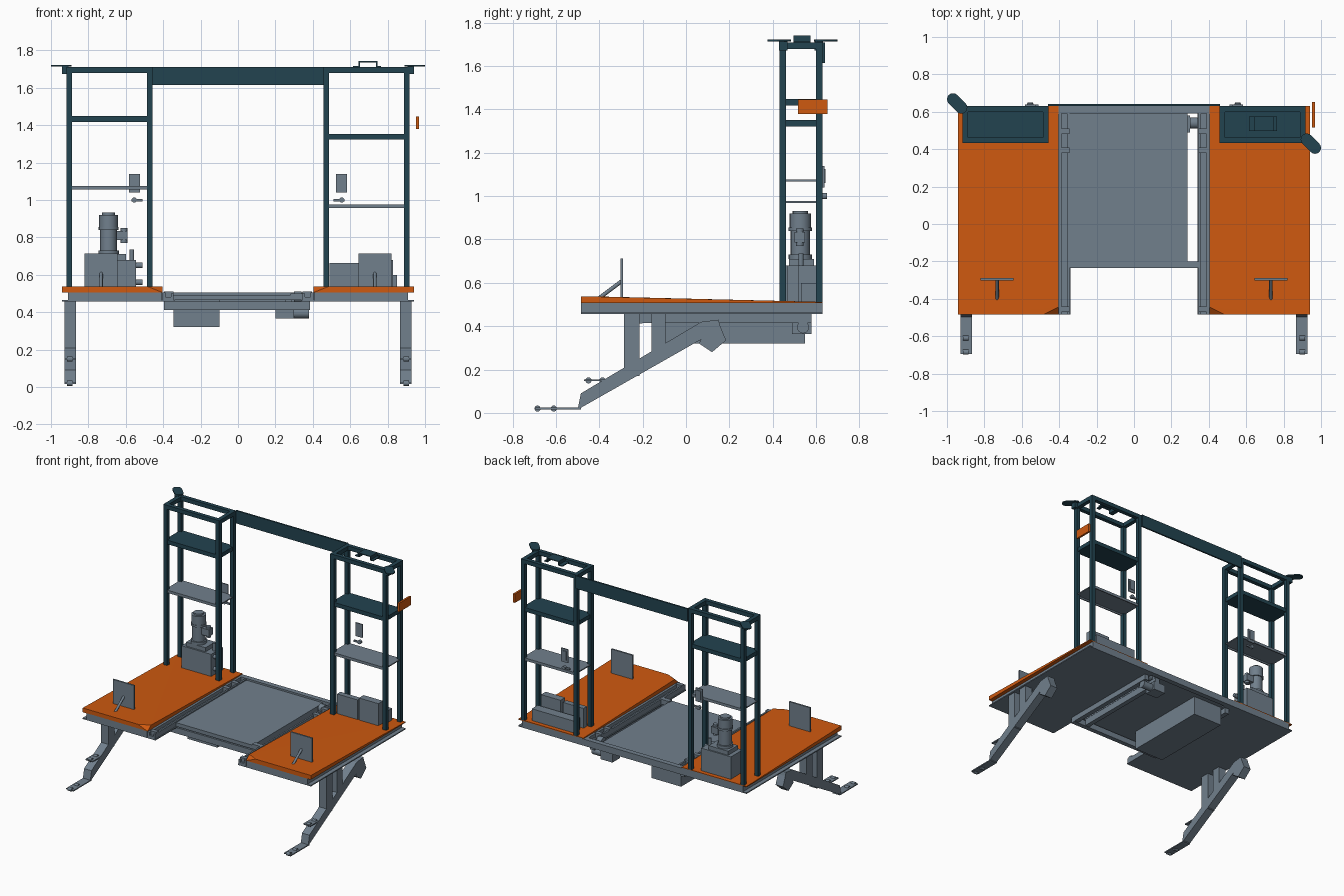
import bpy, bmesh, math
from mathutils import Matrix, Vector

cube = bpy.data.objects.get("Cube")
if cube:
    bpy.data.objects.remove(cube)


def material(name, *rgb):
    m = bpy.data.materials.new(name)
    m.use_nodes = True
    m.diffuse_color = (*rgb, 1)
    m.node_tree.nodes["Principled BSDF"].inputs["Base Color"].default_value = (*rgb, 1)
    return m


ORANGE = material("orange paint", .62, .1, .005)
GREY = material("steel grey", .165, .215, .265)
TEAL = material("dark teal", .016, .056, .08)

# Shared dimensions
FRONT, BACK = -.485, .63
INNER, OUTER = .405, .94
SHEET, FRAME, FLOOR, TOP = .456, .464, .51, 1.71
POST, THIN = .03, .008


def finish(name, bm, mat):
    bmesh.ops.recalc_face_normals(bm, faces=bm.faces)
    mesh = bpy.data.meshes.new(name)
    bm.to_mesh(mesh)
    bm.free()
    mesh.materials.append(mat)
    ob = bpy.data.objects.new(name, mesh)
    bpy.context.collection.objects.link(ob)
    return ob


def boxes(name, mat, *extents):
    """One object made of boxes, each given by its x, y and z range."""
    bm = bmesh.new()
    for extent in extents:
        low, high = (Vector(corner) for corner in zip(*extent))
        place = Matrix.Translation((low + high) / 2) @ Matrix.Diagonal((high - low).to_4d())
        bmesh.ops.create_cube(bm, size=1, matrix=place)
    return finish(name, bm, mat)


def span(start, length):
    return start, start + length


def rod(name, mat, start, axis, length, radius):
    """Cylinder from a start point along a named axis or a direction."""
    start = Vector(start)
    direction = Vector([axis == a for a in "xyz"]) if isinstance(axis, str) else Vector(axis).normalized()
    turn = direction.to_track_quat('Z', 'Y').to_matrix().to_4x4()
    bm = bmesh.new()
    bmesh.ops.create_cone(bm, cap_ends=True, segments=16, radius1=radius, radius2=radius, depth=length,
                          matrix=Matrix.Translation(start + direction * length / 2) @ turn)
    ob = finish(name, bm, mat)
    for p in ob.data.polygons:
        p.use_smooth = len(p.vertices) == 4
    return ob


def hull(name, mat, points):
    bm = bmesh.new()
    for p in points:
        bm.verts.new(p)
    bmesh.ops.convex_hull(bm, input=bm.verts)
    return finish(name, bm, mat)


def build_wing(side, s, upper_z, lower_z, block_y, lug_y):
    def sided(part, mat, *extents):
        boxes(f"{side}_{part}", mat, *[(sorted((s * x[0], s * x[1])), y, z) for x, y, z in extents])

    # Sloping deck with a bevelled inner front corner
    low, high, back_top = FLOOR - .004, FLOOR + .028, FLOOR + .002
    deck = [(x, y, low) for x in (INNER, OUTER) for y in (FRONT, BACK)]
    deck += [(x, BACK, back_top) for x in (INNER, OUTER)]
    deck += [(OUTER, FRONT, high), (INNER + .08, FRONT, high), (INNER, FRONT + .04, high)]
    hull(f"{side}_deck", ORANGE, [(s * x, y, z) for x, y, z in deck])

    # Wing frame, underside sheet and channel rail
    depth, height = (FRONT, BACK), (FRAME, FLOOR - .002)
    sided("wing_frame", GREY,
          *[(span(x, .04), depth, height) for x in (.41, .87)],
          *[((.45, .87), span(y, .04), height) for y in (FRONT, BACK - .04)])
    sided("underside_sheet", GREY, ((.34, OUTER), depth, (SHEET, FRAME)))
    rail = (FRONT, .6)
    sided("slide_rail", GREY, (span(.345, .012), rail, (FRAME, .5)),
          ((.388, INNER), rail, (FRAME, .505)), ((.357, .388), rail, (FRAME, .48)))
    sided("rail_brackets", GREY, *[((.345, .395), span(y, POST), (FRAME, FLOOR)) for y in (-.47, .38, .48)])

    # Tower posts and top ring
    x0, x1, y0 = .457, .918, .432
    post_xs = [span(x, POST) for x in (x0, x1 - POST)]
    post_ys = [span(y, POST) for y in (y0, BACK - POST)]
    ring = (TOP - POST, TOP)
    sided("tower_posts", TEAL, *[(x, y, (FLOOR, TOP - POST)) for x in post_xs for y in post_ys])
    sided("tower_top_frame", TEAL, *[((x0, x1), y, ring) for y in post_ys],
          *[(x, (y0 + POST, BACK - POST), ring) for x in post_xs])
    sided("top_corner_block", TEAL, ((.905, OUTER), span(block_y, .038), (1.673, 1.715)))

    # Painted upper shelf, lipped steel lower shelf
    shelf_x, shelf_y = (x0 + .01, x1 - .01), (y0 + .006, BACK - .006)
    sided("upper_shelf", TEAL, (shelf_x, shelf_y, span(upper_z, POST)))
    sided("lower_shelf", GREY, (shelf_x, shelf_y, span(lower_z + .012, THIN)),
          *[((x0 + POST, x1 - POST), span(y, THIN), span(lower_z, .02))
            for y in (shelf_y[0], shelf_y[1] - THIN)])

    # Switch panel and latch behind the tower
    sided("switch_panel", GREY, ((.525, .583), span(BACK, THIN), (1.04, 1.14)),
          ((.537, .571), span(BACK + THIN, .005), (1.06, 1.125)))
    sided("latch", GREY, ((.51, .57), span(BACK, .01), (.993, 1.006)))
    rod(f"{side}_latch_knob", GREY, (s * .555, BACK, 1), "y", .02, .014)

    # Upright deck panel with its prop
    sided("deck_panel", GREY, ((.645, .82), (-.302, -.29), (.53, .713)))
    rod(f"{side}_panel_prop", GREY, (s * .732, -.4, .53), (0, .8, .6), .13, .009)

    # Leg beam, pivot bracket, struts and steps
    leg = (.867, .928)
    beam = [(-.5, .015), (FRONT, .09), (.07, .42), (.15, .43), (.16, .39)]
    bracket = [(.06, .32), (.12, .28), (.185, .335), (.15, .42), (.1, .4)]
    for part, profile in (("beam", beam), ("bracket", bracket)):
        hull(f"{side}_leg_{part}", GREY, [(s * x, y, z) for x in leg for y, z in profile])
    sided("leg_struts", GREY, (leg, (-.285, -.215), (.17, SHEET)), (leg, (-.16, -.095), (.25, SHEET)))
    sided("leg_steps", GREY, (leg, (-.695, FRONT), span(.016, THIN)), (leg, (-.47, -.36), span(.147, THIN)))
    for y, z in ((-.685, .02), (-.61, .02), (-.45, .15), (-.385, .15)):
        rod(f"{side}_step_pin", GREY, (s * .9 - .015, y, z), "x", POST, .014)

    # Rounded lug on the outer top corner
    lug = []
    for step in range(16):
        angle = step * math.pi / 8
        x, y = .968 + .032 * math.cos(angle), lug_y + .032 * math.sin(angle)
        inward = math.copysign(.045, .53 - lug_y)
        lug += [(s * (x - d), y + e, z) for d, e in ((0, 0), (.045, inward)) for z in span(TOP + .004, THIN)]
    hull(f"{side}_top_lug", TEAL, lug)


build_wing("right", -1, upper_z=1.418, lower_z=1.056, block_y=.594, lug_y=.667)
build_wing("left", 1, upper_z=1.322, lower_z=.957, block_y=.43, lug_y=.407)

# Header sheet between the towers
boxes("header_beam", TEAL, ((-.46, .46), span(BACK, .012), (1.615, TOP)))

# Centre platform, cross members and sub-frame
front_bar, gap_depth = (-.235, -.2), (-.2, .58)
boxes("centre_platform", GREY, ((-.35, .287), (-.235, .6), (FRAME, .492)))
boxes("cross_members", GREY, ((-.46, .46), (.592, BACK), (SHEET, .505)), ((.28, .35), front_bar, (FRAME, .5)))
boxes("sub_frame", GREY, ((-.395, .385), front_bar, (.412, SHEET)),
      *[(span(x, .035), gap_depth, (.415, FRAME)) for x in (-.395, .25, .35)])

# Equipment box and drive motor below the platform
boxes("under_box", GREY, ((-.345, -.1), (-.1, .55), (.32, FRAME)))
boxes("drive_gearbox", GREY, ((.2, .3), (.49, .58), (.365, .43)))
rod("drive_motor", GREY, (.28, .54, .395), "x", .1, .028)
rod("drive_shaft", GREY, (.3, .54, .48), "x", .04, POST)

# Pump unit on the right wing
boxes("pump_tank", GREY, ((-.79, -.545), (.462, .6), (FLOOR, .68)), ((-.76, -.6), (.475, .59), (.68, .71)))
z = .71
for part, height, radius in (("flange", .02, .055), ("body", .11, .045), ("collar", .015, .054),
                             ("housing", .065, .05), ("cap", .012, .035)):
    rod(f"pump_motor_{part}", GREY, (-.692, .527, z), "z", height, radius)
    z += height
boxes("pump_terminal_box", GREY, ((-.65, -.59), (.5, .55), (.785, .835)))
rod("pump_valve", GREY, (-.61, .525, .77), "z", .08, .018)
rod("pump_filler", GREY, (-.567, .53, .68), "z", .055, .012)
for z in (.56, .65):
    rod("pump_port", GREY, (-.55, .5, z), "x", .04, .015)

# Control cabinets on the left wing
boxes("control_cabinets", GREY, ((.49, .66), (.465, .505), (FLOOR, .662)),
      ((.67, .83), (.465, .52), (FLOOR, .68)), ((.5, .85), (.53, .6), (FLOOR, .6)))

# Orange sign beside the left tower
boxes("side_sign", ORANGE, (span(.953, .015), (.516, .652), (1.38, 1.445)))

# Handle on top of the left tower
grip = (.497, .575)
boxes("top_handle", TEAL, ((.645, .745), grip, span(1.736, .006)),
      *[(span(x, .006), grip, (TOP, 1.736)) for x in (.645, .739)],
      *[(x, grip, span(TOP, .006)) for x in ((.615, .645), (.745, .765))])
